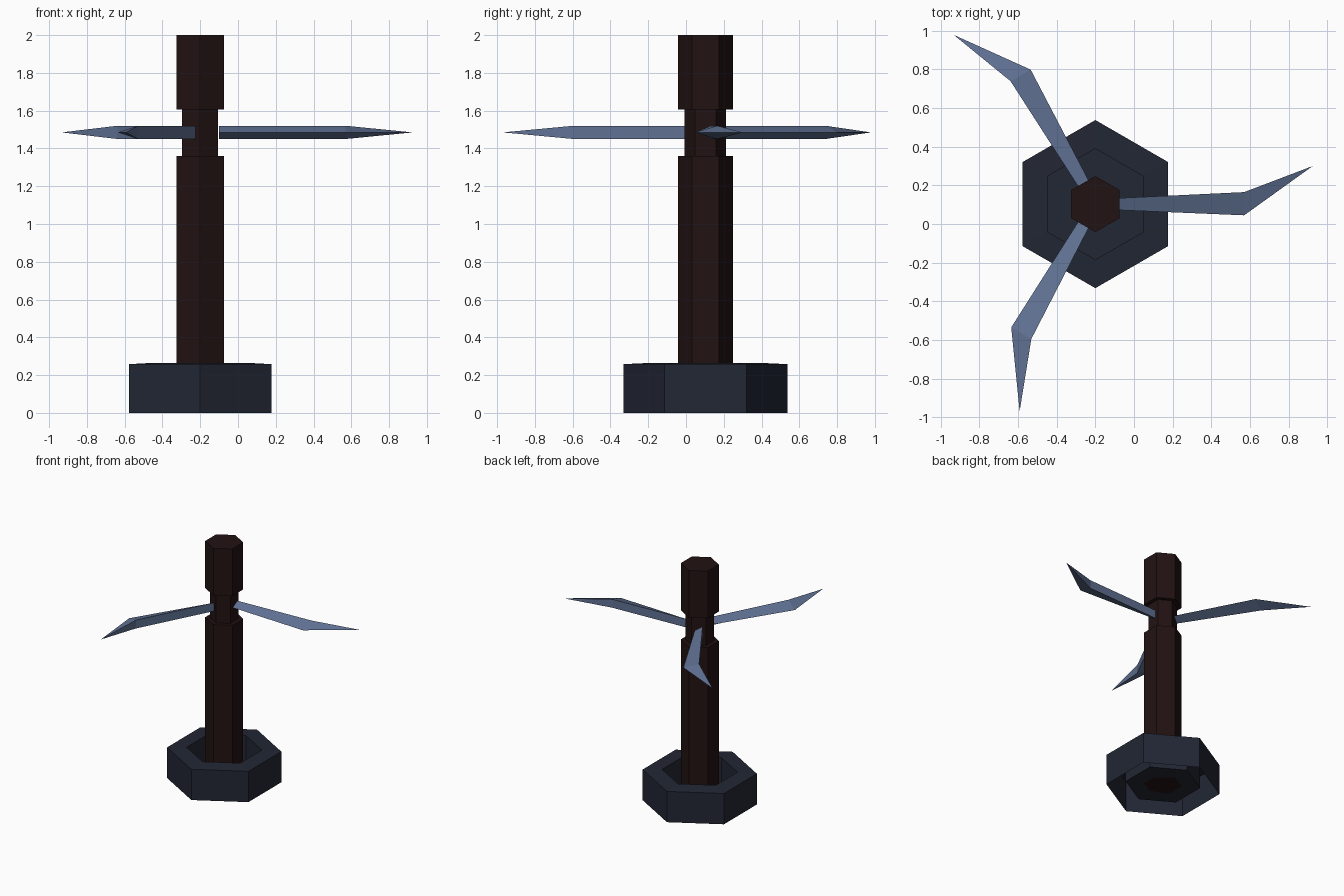
import bpy, bmesh, math
from mathutils import Matrix, Vector

if "Cube" in bpy.data.objects:
    bpy.data.objects.remove(bpy.data.objects["Cube"])

CENTRE = Vector((-0.20, 0.103, 0))


def material(name, rgb):
    m = bpy.data.materials.new(name)
    m.diffuse_color = (*rgb, 1)
    m.use_nodes = True
    m.node_tree.nodes["Principled BSDF"].inputs["Base Color"].default_value = m.diffuse_color
    return m


def add_object(name, bm, mat):
    me = bpy.data.meshes.new(name)
    bm.to_mesh(me)
    bm.free()
    me.materials.append(mat)
    ob = bpy.data.objects.new(name, me)
    ob.location = CENTRE
    bpy.context.collection.objects.link(ob)
    return ob


def hex_stack(name, profile, mat, cap_start):
    """Six-sided turned shape from (radius, height) pairs, capped at its end."""
    bm = bmesh.new()
    rings = [[bm.verts.new((r * math.cos(a), r * math.sin(a), z))
              for a in (math.radians(90 + 60 * i) for i in range(6))]
             for r, z in profile]
    for lo, hi in zip(rings, rings[1:]):
        for i in range(6):
            j = (i + 1) % 6
            bm.faces.new((lo[i], lo[j], hi[j], hi[i]))
    bm.faces.new(rings[-1])
    if cap_start:
        bm.faces.new(rings[0][::-1])
    return add_object(name, bm, mat)


def blade(name, angle, mat):
    """Wedge with a sharp clockwise edge, a flat back and a swept tip."""
    bm = bmesh.new()
    rings = [[bm.verts.new(p) for p in ((x, y0, 1.485), (x, y1, 1.45), (x, y1, 1.52))]
             for x, y0, y1 in ((0.10, -0.03, 0.03), (0.77, -0.058, 0.062))]
    tip = bm.verts.new((1.125, 0.197, 1.485))
    a, b = rings
    bm.faces.new(a)
    for i in range(3):
        j = (i + 1) % 3
        bm.faces.new((a[i], a[j], b[j], b[i]))
        bm.faces.new((b[i], b[j], tip))
    bmesh.ops.recalc_face_normals(bm, faces=bm.faces)
    bm.transform(Matrix.Rotation(angle, 4, 'Z'))
    return add_object(name, bm, mat)


dark_metal = material("dark_metal", (0.016, 0.020, 0.034))
dark_wood = material("dark_wood", (0.016, 0.006, 0.006))
steel = material("steel", (0.12, 0.17, 0.30))

# Hollow-bottomed base with a sunken floor
hex_stack("base", [(0.435, 0), (0.435, 0.258), (0.287, 0.265), (0.287, 0.04)],
          dark_metal, False)

# Post with a narrow neck
hex_stack("post", [(0.145, 0.04), (0.145, 1.36), (0.11, 1.36),
                   (0.11, 1.605), (0.145, 1.605), (0.145, 2.0)],
          dark_wood, True)

# Three blades around the neck
for k in range(3):
    blade(f"blade_{k + 1}", math.radians(120 * k), steel)
